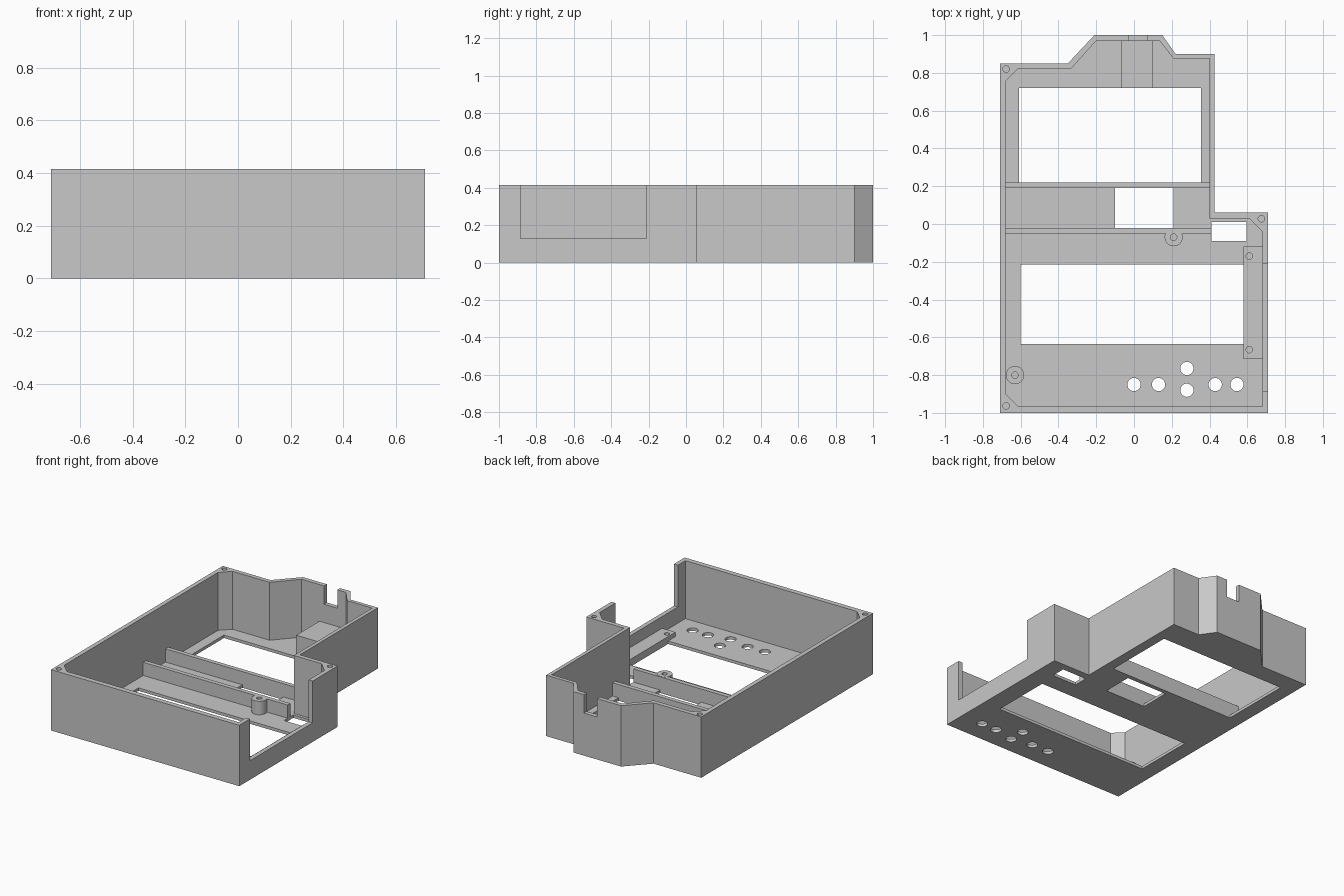
import bpy, bmesh

cube = bpy.data.objects.get("Cube")
if cube:
    bpy.data.objects.remove(cube, do_unlink=True)

grey = bpy.data.materials.new("plain_grey")
grey.use_nodes = True
grey.diffuse_color = (0.58, 0.58, 0.58, 1)
grey.node_tree.nodes["Principled BSDF"].inputs["Base Color"].default_value = (0.58, 0.58, 0.58, 1)

HEIGHT, FLOOR, RAIL = 0.415, 0.02, 0.11
ABOVE, BELOW = HEIGHT + 0.1, -0.1


def add_prism(bm, outline, z0, z1):
    """Extrude a counter-clockwise outline between two heights."""
    face = bm.faces.new([bm.verts.new((x, y, z0)) for x, y in outline])
    new = bmesh.ops.extrude_face_region(bm, geom=[face])["geom"]
    top = [v for v in new if isinstance(v, bmesh.types.BMVert)]
    bmesh.ops.translate(bm, verts=top, vec=(0, 0, z1 - z0))


def add_box(bm, x0, x1, y0, y1, z0, z1):
    add_prism(bm, [(x0, y0), (x1, y0), (x1, y1), (x0, y1)], z0, z1)


def add_cylinder(bm, x, y, r, z0, z1):
    disc = bmesh.ops.create_circle(bm, segments=32, radius=r)["verts"]
    outline = [(x + v.co.x, y + v.co.y) for v in disc]
    bmesh.ops.delete(bm, geom=disc, context='VERTS')
    add_prism(bm, outline, z0, z1)


def finish(name, bm):
    bmesh.ops.recalc_face_normals(bm, faces=bm.faces[:])
    mesh = bpy.data.meshes.new(name)
    bm.to_mesh(mesh)
    bm.free()
    mesh.materials.append(grey)
    obj = bpy.data.objects.new(name, mesh)
    bpy.context.scene.collection.objects.link(obj)
    return obj


def cut(obj, bm):
    """Subtract the cutter from the object and discard the cutter."""
    cutter = finish("cutter", bm)
    cutter.hide_render = True
    mod = obj.modifiers.new("cut", 'BOOLEAN')
    mod.operation, mod.solver, mod.object = 'DIFFERENCE', 'EXACT', cutter
    graph = bpy.context.evaluated_depsgraph_get()
    graph.update()
    mesh = bpy.data.meshes.new_from_object(obj.evaluated_get(graph))
    obj.modifiers.clear()
    obj.data = mesh
    bpy.data.objects.remove(cutter, do_unlink=True)


# Case shell: outer body and hollow with thickened screw corners
outer = [(-0.71, -1), (0.71, -1), (0.71, 0.06), (0.425, 0.06), (0.425, 0.9),
         (0.22, 0.9), (0.15, 1), (-0.21, 1), (-0.35, 0.85), (-0.71, 0.85)]
inner = [(-0.68, -0.9), (-0.615, -0.965), (0.68, -0.965), (0.68, -0.04),
         (0.61, 0.03), (0.4, 0.03), (0.4, 0.875), (0.21, 0.875), (0.135, 0.97),
         (-0.2, 0.97), (-0.335, 0.82), (-0.615, 0.82), (-0.68, 0.755)]
bm = bmesh.new()
add_prism(bm, outer, 0, HEIGHT)
shell = finish("case_shell", bm)
bm = bmesh.new()
add_prism(bm, inner, FLOOR, ABOVE)
cut(shell, bm)

# Floor windows, button holes, wall notches and corner screw holes
bm = bmesh.new()
for x0, x1, y0, y1 in [(-0.6, 0.58, -0.635, -0.215), (-0.61, 0.355, 0.22, 0.72),
                       (-0.1, 0.21, -0.02, 0.19), (0.41, 0.595, -0.09, 0.01)]:
    add_box(bm, x0, x1, y0, y1, BELOW, 0.1)
for x, y in [(0, -0.85), (0.13, -0.85), (0.28, -0.765), (0.28, -0.88),
             (0.43, -0.85), (0.545, -0.85)]:
    add_cylinder(bm, x, y, 0.035, BELOW, 0.1)
add_box(bm, 0.66, 0.8, -0.885, -0.21, 0.13, ABOVE)
add_box(bm, -0.03, 0.07, 0.95, 1.1, 0.29, ABOVE)
for x, y in [(-0.677, 0.82), (-0.677, -0.963), (0.674, 0.028)]:
    add_cylinder(bm, x, y, 0.017, 0.25, ABOVE)
cut(shell, bm)

# Cross rails on the floor
for name, x1, y in [("front_rail", 0.41, -0.05), ("back_rail", 0.4, 0.19)]:
    bm = bmesh.new()
    add_box(bm, -0.68, x1, y, y + 0.03, FLOOR, RAIL)
    finish(name, bm)

# Block behind the back notch
bm = bmesh.new()
add_box(bm, -0.065, 0.1, 0.72, 0.97, FLOOR, 0.165)
finish("back_block", bm)

# Side mounting strip with two screw holes
bm = bmesh.new()
add_box(bm, 0.58, 0.68, -0.715, -0.12, FLOOR, 0.05)
strip = finish("side_strip", bm)
bm = bmesh.new()
for y in (-0.17, -0.665):
    add_cylinder(bm, 0.61, y, 0.017, FLOOR + 0.005, 0.1)
cut(strip, bm)

# Hollow screw bosses
for name, x, y in [("middle_boss", 0.21, -0.07), ("front_boss", -0.63, -0.8)]:
    bm = bmesh.new()
    add_cylinder(bm, x, y, 0.048, FLOOR, RAIL + 0.002)
    boss = finish(name, bm)
    bm = bmesh.new()
    add_cylinder(bm, x, y, 0.017, FLOOR + 0.01, 0.2)
    cut(boss, bm)

# Smooth the round holes and bosses, keep edges sharp
for obj in (shell, strip, bpy.data.objects["middle_boss"], bpy.data.objects["front_boss"]):
    bpy.ops.object.select_all(action='DESELECT')
    obj.select_set(True)
    bpy.context.view_layer.objects.active = obj
    bpy.ops.object.shade_smooth_by_angle(angle=0.5)
